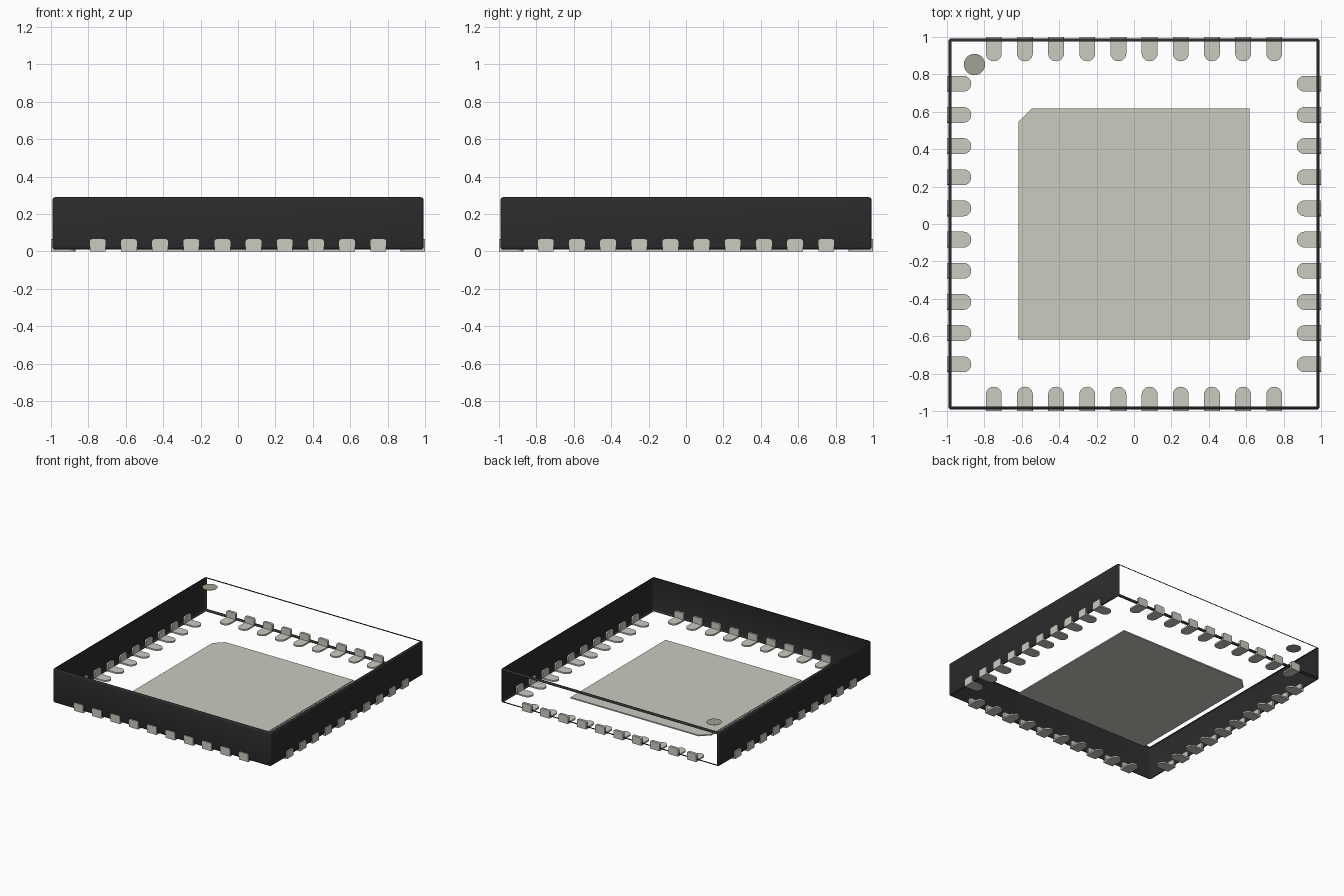
import bpy, bmesh, math
from mathutils import Matrix

cube = bpy.data.objects.get("Cube")
if cube:
    bpy.data.objects.remove(cube, do_unlink=True)


def material(name, rgb):
    m = bpy.data.materials.new(name)
    m.use_nodes = True
    m.diffuse_color = (*rgb, 1)
    m.node_tree.nodes["Principled BSDF"].inputs["Base Color"].default_value = (*rgb, 1)
    return m


BLACK = material("black_body", (0.025, 0.0245, 0.0245))
METAL = material("metal_grey", (0.60, 0.595, 0.53))
MARK = material("marker_grey", (0.37, 0.36, 0.295))


def mesh_from(bm, name, mat):
    bmesh.ops.recalc_face_normals(bm, faces=bm.faces)
    me = bpy.data.meshes.new(name)
    bm.to_mesh(me)
    bm.free()
    me.materials.append(mat)
    return me


def add_object(name, me, matrix=Matrix()):
    ob = bpy.data.objects.new(name, me)
    bpy.context.collection.objects.link(ob)
    ob.matrix_world = matrix
    return ob


def prism(bm, outline, offset):
    """Extrude a closed outline of 3D points by an offset vector."""
    face = bm.faces.new([bm.verts.new(p) for p in outline])
    new = bmesh.ops.extrude_face_region(bm, geom=[face], use_keep_orig=True)["geom"]
    bmesh.ops.translate(bm, vec=offset, verts=[v for v in new if isinstance(v, bmesh.types.BMVert)])


def arc(cx, cy, r, start, end, n):
    angles = [math.radians(start + (end - start) * i / n) for i in range(n + 1)]
    return [(cx + r * math.cos(a), cy + r * math.sin(a)) for a in angles]


# Body shell: softened box, open at the top, bottom and back
HALF, BOTTOM, TOP = 0.992, 0.01, 0.29
bm = bmesh.new()
bmesh.ops.create_cube(bm, size=1)
bmesh.ops.scale(bm, vec=(2 * HALF, 2 * HALF, TOP - BOTTOM), verts=bm.verts)
bmesh.ops.translate(bm, vec=(0, 0, (TOP + BOTTOM) / 2), verts=bm.verts)
bmesh.ops.bevel(bm, geom=bm.edges[:], offset=0.015, segments=3, profile=0.5, affect='EDGES')
bm.normal_update()
open_faces = [f for f in bm.faces if f.calc_area() > 0.1
              and (abs(f.normal.z) > 0.99 or f.normal.y > 0.99)]
bmesh.ops.delete(bm, geom=open_faces, context='FACES')
body = add_object("body_shell", mesh_from(bm, "body_shell", BLACK))

# Lead: round-ended foot plus an upright plate, made for the front side
W, R = 0.0425, 0.012
bm = bmesh.new()
foot = [(-W, -1), (W, -1)] + arc(0, -0.87 - W, W, 0, 180, 12)
prism(bm, [(x, y, 0) for x, y in foot], (0, 0, 0.012))
plate = ([(-W, 0), (W, 0)] + arc(W - R, 0.065 - R, R, 0, 90, 3)
         + arc(R - W, 0.065 - R, R, 90, 180, 3))
prism(bm, [(x, -1, z) for x, z in plate], (0, 0.021, 0))
lead_mesh = mesh_from(bm, "lead", METAL)

# Ten leads on each of the four sides
for side, name in enumerate(("front", "left", "back", "right")):
    turn = Matrix.Rotation(side * math.pi / 2, 4, 'Z')
    for i in range(10):
        shift = Matrix.Translation((-0.75 + i * 1.5 / 9, 0, 0))
        add_object(f"{name}_lead_{i + 1}", lead_mesh, turn @ shift)

# Central pad with one clipped corner
P, C = 0.617, 0.07
bm = bmesh.new()
prism(bm, [(-P, -P, 0), (P, -P, 0), (P, P, 0), (C - P, P, 0), (-P, P - C, 0)], (0, 0, 0.01))
add_object("central_pad", mesh_from(bm, "central_pad", METAL))

# Round corner marker, level with the top
bm = bmesh.new()
prism(bm, [(x, y, TOP - 0.001) for x, y in arc(-0.853, 0.853, 0.057, 0, 345, 23)], (0, 0, 0.002))
add_object("corner_marker", mesh_from(bm, "corner_marker", MARK))

# Smooth the rounded edges of the shell
bpy.ops.object.select_all(action='DESELECT')
body.select_set(True)
bpy.context.view_layer.objects.active = body
bpy.ops.object.shade_smooth_by_angle(angle=math.radians(35))
